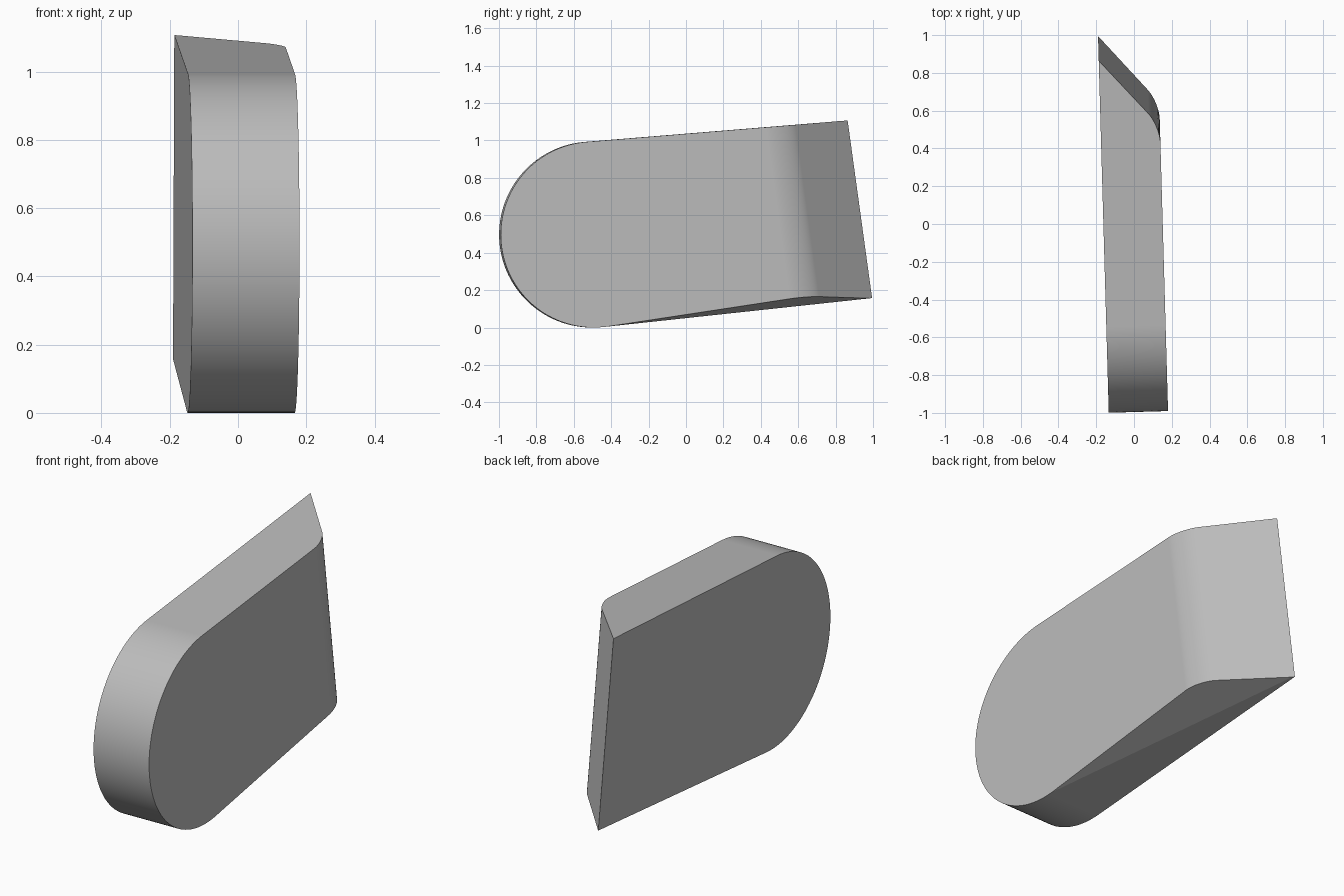
import bpy, bmesh, math
from mathutils import Vector, Matrix

cube = bpy.data.objects.get("Cube")
if cube:
    bpy.data.objects.remove(cube, do_unlink=True)

# Body dimensions
RIGHT, LEFT = -0.162, 0.152          # side faces
R, CY, CZ = 0.497, -0.498, 0.497     # rounded front end
TOP_SLOPE, BOTTOM_SLOPE = 0.0816, 0.107
TURN = math.radians(1.63)


def material(name, rgb):
    mat = bpy.data.materials.new(name)
    mat.use_nodes = True
    colour = (*rgb, 1.0)
    mat.diffuse_color = colour
    mat.node_tree.nodes["Principled BSDF"].inputs["Base Color"].default_value = colour
    return mat


def slice_off(bm, a, b, c, outward):
    """Cut along the plane through a, b, c, drop the outward side and cap it."""
    normal = (b - a).cross(c - a).normalized()
    if normal.dot(outward) < 0:
        normal.negate()
    bmesh.ops.bisect_plane(bm, geom=bm.verts[:] + bm.edges[:] + bm.faces[:], dist=1e-5,
                           plane_co=a, plane_no=normal, clear_outer=True)
    bmesh.ops.holes_fill(bm, edges=[e for e in bm.edges if e.is_boundary], sides=0)
    return normal


# Side profile: round front end running into two tangent straight edges
start = math.pi / 2 + math.atan(TOP_SLOPE)
end = 1.5 * math.pi + math.atan(BOTTOM_SLOPE)
STEPS = 72
profile = []
for i in range(STEPS + 1):
    t = start + (end - start) * i / STEPS
    profile.append((CY + R * math.cos(t), CZ + R * math.sin(t)))
FAR = 1.3
for slope, side in ((BOTTOM_SLOPE, -1), (TOP_SLOPE, 1)):
    profile.append((FAR, CZ + side * R * math.hypot(1, slope) + slope * (FAR - CY)))

bm = bmesh.new()
face = bm.faces.new([bm.verts.new((RIGHT, y, z)) for y, z in profile])
moved = bmesh.ops.extrude_face_region(bm, geom=[face])["geom"]
bmesh.ops.translate(bm, vec=(LEFT - RIGHT, 0, 0),
                    verts=[v for v in moved if isinstance(v, bmesh.types.BMVert)])
bmesh.ops.recalc_face_normals(bm, faces=bm.faces[:])

# Slanted rear end
tip_top = Vector((RIGHT, 0.869, 1.108))
tip_low = Vector((RIGHT, 1.0, 0.157))
slant = Vector((0.969, -1.105, 0))
normal = slice_off(bm, tip_top, tip_low, tip_top + slant, Vector((0, 1, 0)))

# Rounded corner between the slanted end and the left side
corner = [e for e in bm.edges
          if all(abs(v.co.x - LEFT) < 1e-4 and abs((v.co - tip_top).dot(normal)) < 1e-4
                 for v in e.verts)]
bmesh.ops.bevel(bm, geom=corner, offset=0.09, offset_type='OFFSET', segments=14,
                profile=0.5, affect='EDGES')

# Shallow facet under the left side
slice_off(bm, Vector((RIGHT, 1.0, 0.156)), Vector((LEFT, 0.5, 0.146)),
          Vector((LEFT, -0.3, 0.0244)), Vector((0, 0, -1)))

bmesh.ops.recalc_face_normals(bm, faces=bm.faces[:])
bmesh.ops.rotate(bm, cent=(0, 0, 0), matrix=Matrix.Rotation(TURN, 3, 'Z'), verts=bm.verts[:])
mesh = bpy.data.meshes.new("wedge_body")
bm.to_mesh(mesh)
bm.free()

body = bpy.data.objects.new("wedge_body", mesh)
bpy.context.collection.objects.link(body)
mesh.materials.append(material("plain grey", (0.5, 0.5, 0.5)))

# Smooth round parts, crisp facets
bpy.ops.object.select_all(action='DESELECT')
body.select_set(True)
bpy.context.view_layer.objects.active = body
bpy.ops.object.shade_smooth_by_angle(angle=math.radians(8))
weighted = body.modifiers.new("even_shading", 'WEIGHTED_NORMAL')
weighted.keep_sharp = True
